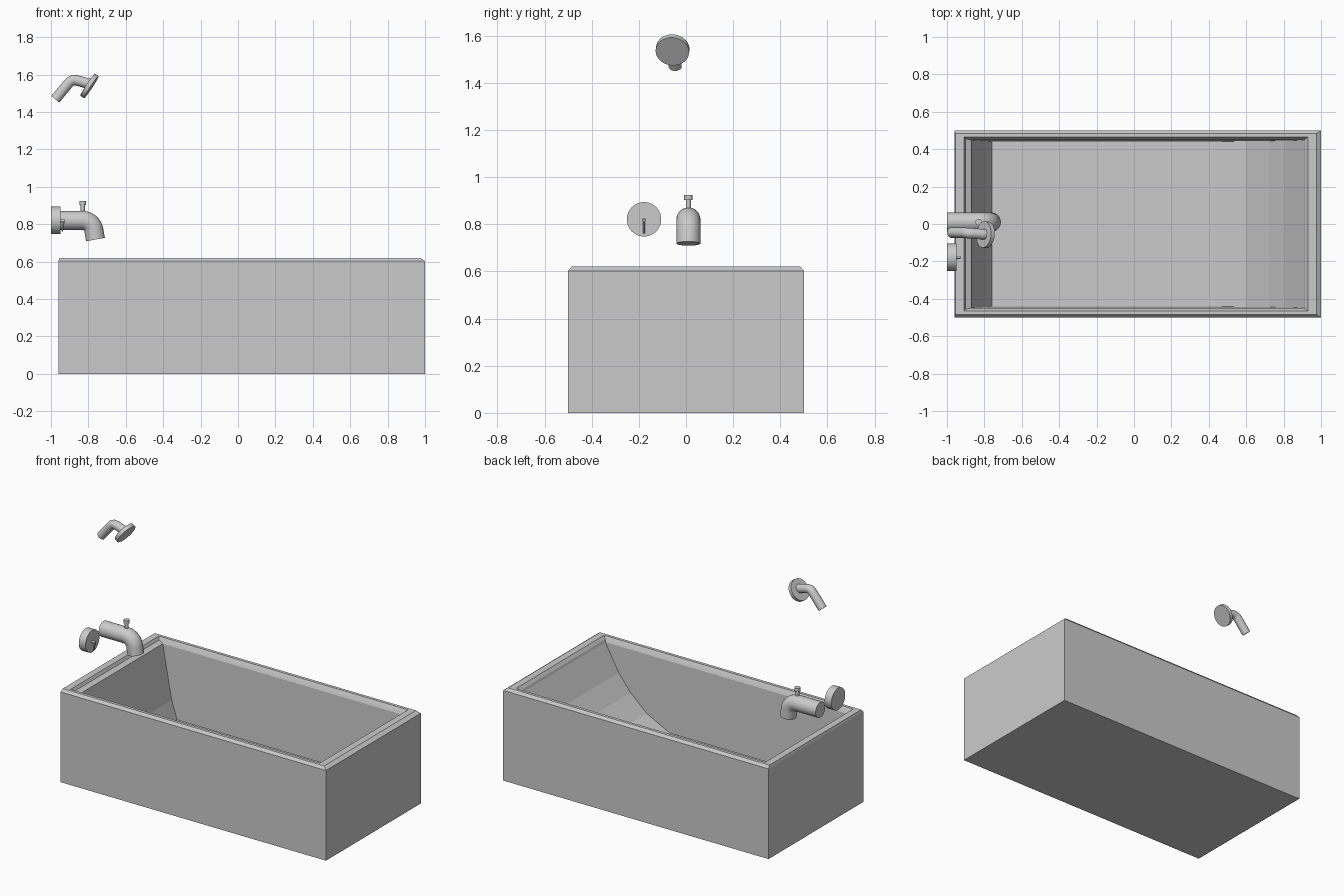
import bpy, bmesh, math
from mathutils import Vector

if "Cube" in bpy.data.objects:
    bpy.data.objects.remove(bpy.data.objects["Cube"])


def finish(name, bm, smooth=True):
    bmesh.ops.recalc_face_normals(bm, faces=bm.faces)
    me = bpy.data.meshes.new(name)
    bm.to_mesh(me)
    bm.free()
    ob = bpy.data.objects.new(name, me)
    bpy.context.collection.objects.link(ob)
    if smooth:
        bpy.ops.object.select_all(action='DESELECT')
        ob.select_set(True)
        bpy.context.view_layer.objects.active = ob
        bpy.ops.object.shade_smooth_by_angle(angle=math.radians(35))
    return ob


def tube(name, path, r, n=32):
    """Capped pipe swept along a path lying close to the xz plane."""
    bm = bmesh.new()
    pts = [Vector(p) for p in path]
    rings = []
    for i, p in enumerate(pts):
        t = (pts[min(i + 1, len(pts) - 1)] - pts[max(i - 1, 0)]).normalized()
        up = t.cross(Vector((0, 1, 0))).normalized()
        side = up.cross(t)
        rings.append([bm.verts.new(p + r * (math.cos(a) * side + math.sin(a) * up))
                      for a in (2 * math.pi * k / n for k in range(n))])
    for a, b in zip(rings, rings[1:]):
        for k in range(n):
            bm.faces.new((a[k], a[(k + 1) % n], b[(k + 1) % n], b[k]))
    bm.faces.new(rings[0])
    bm.faces.new(rings[-1])
    return finish(name, bm)


def rod(name, a, b, r, n=32):
    """Cylinder from point a to point b."""
    a, b = Vector(a), Vector(b)
    bm = bmesh.new()
    m = (b - a).to_track_quat('Z', 'Y').to_matrix().to_4x4()
    m.translation = (a + b) / 2
    bmesh.ops.create_cone(bm, cap_ends=True, segments=n, radius1=r, radius2=r,
                          depth=(b - a).length, matrix=m)
    return finish(name, bm)


# bathtub: outer shell and rim as stacked rectangles (x0, x1, half y, z)
bm = bmesh.new()
rects = [(-.96, 1, .5, 0), (-.96, 1, .5, .602), (-.955, .975, .485, .62),
         (-.91, .93, .465, .62), (-.90, .915, .455, .60)]
rings = [[bm.verts.new(c) for c in ((x0, -h, z), (x1, -h, z), (x1, h, z), (x0, h, z))]
         for x0, x1, h, z in rects]
bm.faces.new(rings[0])
for a, b in zip(rings, rings[1:]):
    for k in range(4):
        bm.faces.new((a[k], a[(k + 1) % 4], b[(k + 1) % 4], b[k]))

# basin: side profile with steep tap end and curved backrest
profile = [(-.87, .585), (-.80, .23), (-.76, .11), (.43, .11), (.60, .195),
           (.72, .30), (.81, .41), (.91, .585)]
sides = []
for s in (-1, 1):
    sides.append([bm.verts.new((x, s * (.44 + .015 * z), z)) for x, z in profile])
    bm.faces.new(sides[-1])
for i in range(len(profile) - 1):
    bm.faces.new((sides[0][i], sides[0][i + 1], sides[1][i + 1], sides[1][i]))
top = [sides[0][0], sides[0][-1], sides[1][-1], sides[1][0]]
# the side panels close along the top edge, so join them to the rim
for k in range(4):
    bm.faces.new((rings[-1][k], rings[-1][(k + 1) % 4], top[(k + 1) % 4], top[k]))
finish("bathtub", bm, smooth=False)

# spout with a bend pointing down
bend = [(-.832 + .062 * math.sin(a), .01, .758 + .062 * math.cos(a))
        for a in (math.radians(80) * k / 8 for k in range(9))]
tube("spout", [(-1, .01, .82)] + bend + [(-.762, .01, .718)], .051)

# diverter knob on the spout
rod("diverter_stem", (-.83, .01, .85), (-.83, .01, .91), .011)
rod("diverter_cap", (-.83, .01, .903), (-.83, .01, .925), .018)

# overflow plate with a small lever
rod("overflow_plate", (-1, -.178, .821), (-.95, -.178, .821), .073, 48)
rod("lever_pivot", (-.952, -.178, .818), (-.928, -.178, .818), .008, 16)
rod("lever_arm", (-.93, -.178, .82), (-.94, -.178, .762), .004, 12)

# shower arm and head
tube("shower_arm", [(-.977, -.046, 1.468), (-.907, -.047, 1.552), (-.896, -.048, 1.563),
                    (-.882, -.049, 1.570), (-.866, -.05, 1.570), (-.795, -.056, 1.55)], .028)
axis = Vector((.83, -.08, -.55)).normalized()
head = Vector((-.794, -.057, 1.539))
rod("shower_head", head - axis * .012, head + axis * .012, .071, 48)
